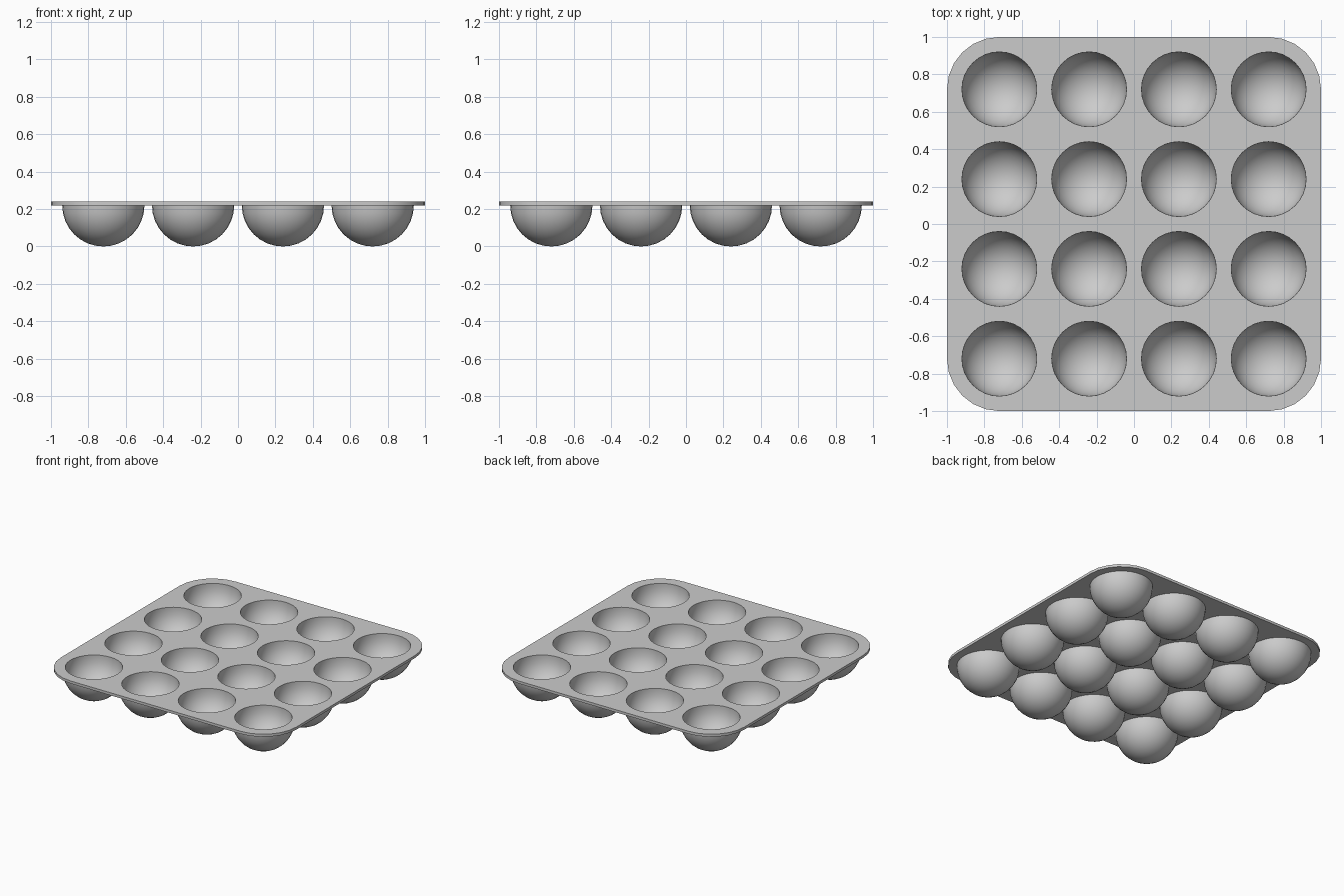
import bpy, bmesh
from math import sin, cos, pi

if "Cube" in bpy.data.objects:
    bpy.data.objects.remove(bpy.data.objects["Cube"])

SEG, RINGS = 32, 8
TOP, UNDER = 0.24, 0.22
CENTRES = [(x, y) for x in (-0.72, -0.24, 0.24, 0.72) for y in (-0.72, -0.24, 0.24, 0.72)]


def loop_edges(bm, verts):
    return [bm.edges.new((verts[i], verts[(i + 1) % len(verts)])) for i in range(len(verts))]


def outline(bm, z, half=1.0, r=0.28, n=6):
    pts = []
    for q in range(4):
        cx = (half - r) * (1 if q in (0, 3) else -1)
        cy = (half - r) * (1 if q in (0, 1) else -1)
        for i in range(n + 1):
            a = (q + i / n) * pi / 2
            pts.append(bm.verts.new((cx + r * cos(a), cy + r * sin(a), z)))
    return pts


def ring(bm, cx, cy, r, z):
    return [bm.verts.new((cx + r * cos(2 * pi * i / SEG), cy + r * sin(2 * pi * i / SEG), z))
            for i in range(SEG)]


def wall(bm, a, b):
    n = len(a)
    for i in range(n):
        bm.faces.new((a[i], a[(i + 1) % n], b[(i + 1) % n], b[i]))


def sheet(bm, z, radius):
    """Flat rounded sheet with round holes, each closed by a half-sphere bowl."""
    rim = outline(bm, z)
    edges = loop_edges(bm, rim)
    holes = [ring(bm, x, y, radius, z) for x, y in CENTRES]
    for h in holes:
        edges += loop_edges(bm, h)
    bmesh.ops.triangle_fill(bm, edges=edges, use_beauty=True)
    for (x, y), prev in zip(CENTRES, holes):
        for k in range(0 if z > UNDER else 1, RINGS):
            a = k / RINGS * pi / 2
            cur = ring(bm, x, y, radius * cos(a), UNDER - radius * sin(a))
            wall(bm, prev, cur)
            prev = cur
        pole = bm.verts.new((x, y, UNDER - radius))
        for i in range(SEG):
            bm.faces.new((prev[i], prev[(i + 1) % SEG], pole))
    return rim


# Tray: top skin with inner bowls, underside skin with outer bowls, thin edge
bm = bmesh.new()
upper = sheet(bm, TOP, 0.20)
lower = sheet(bm, UNDER, 0.22)
wall(bm, upper, lower)
bmesh.ops.recalc_face_normals(bm, faces=bm.faces[:])

mesh = bpy.data.meshes.new("muffin_tray")
bm.to_mesh(mesh)
bm.free()
tray = bpy.data.objects.new("muffin_tray", mesh)
bpy.context.collection.objects.link(tray)
bpy.context.view_layer.objects.active = tray
tray.select_set(True)
bpy.ops.object.shade_smooth_by_angle(angle=pi / 6)
